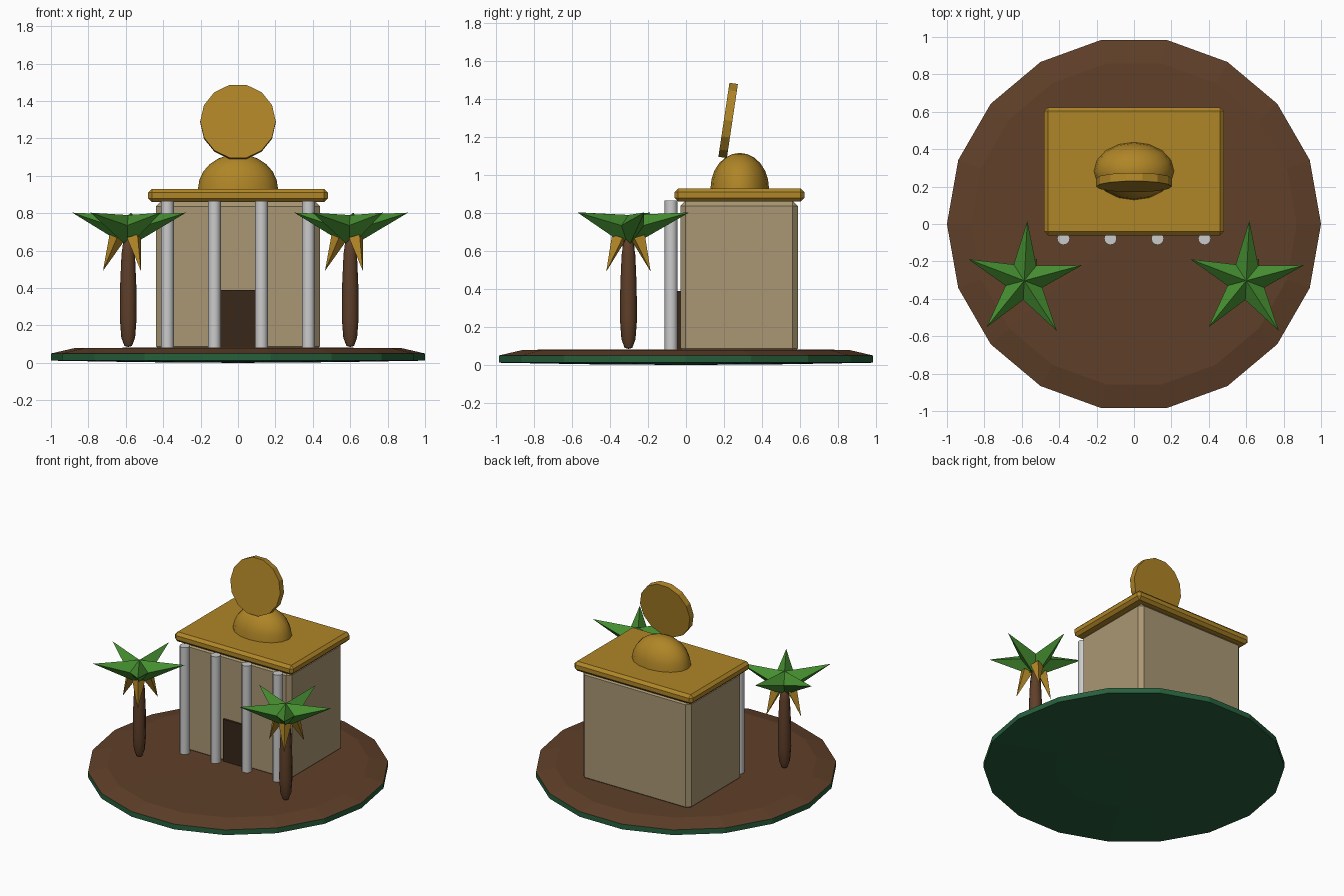
import bpy, bmesh
from math import cos, sin, pi, radians
from mathutils import Matrix, Vector

if "Cube" in bpy.data.objects:
    bpy.data.objects.remove(bpy.data.objects["Cube"])


def material(name, rgb):
    m = bpy.data.materials.new(name)
    m.diffuse_color = (*rgb, 1)
    m.use_nodes = True
    m.node_tree.nodes["Principled BSDF"].inputs["Base Color"].default_value = m.diffuse_color
    return m


GOLD = material("gold", (0.43, 0.235, 0.02))
SOIL = material("soil", (0.115, 0.05, 0.022))
MOSS = material("moss", (0.02, 0.115, 0.045))
STONE = material("sandstone", (0.40, 0.31, 0.175))
DARK = material("dark_wood", (0.04, 0.02, 0.01))
LEAF = material("leaf", (0.06, 0.27, 0.03))


def finish(name, bm, mat=None, loc=(0, 0, 0), smooth=False):
    bmesh.ops.recalc_face_normals(bm, faces=bm.faces)
    me = bpy.data.meshes.new(name)
    bm.to_mesh(me)
    bm.free()
    ob = bpy.data.objects.new(name, me)
    ob.location = loc
    bpy.context.collection.objects.link(ob)
    if mat:
        me.materials.append(mat)
    if smooth:
        bpy.ops.object.select_all(action='DESELECT')
        bpy.context.view_layer.objects.active = ob
        ob.select_set(True)
        bpy.ops.object.shade_smooth_by_angle(angle=radians(50))
    return ob


def lathe(name, profile, n, mat=None, loc=(0, 0, 0), smooth=False):
    """Turn a (radius, height) profile around z with n sides."""
    bm = bmesh.new()
    rings = []
    for r, z in profile:
        count = n if r > 0 else 1
        rings.append([bm.verts.new((r * cos(2 * pi * i / n), r * sin(2 * pi * i / n), z))
                      for i in range(count)])
    for a, b in zip(rings, rings[1:]):
        for i in range(n):
            j = (i + 1) % n
            quad = [a[i % len(a)], a[j % len(a)], b[j % len(b)], b[i % len(b)]]
            bm.faces.new(list(dict.fromkeys(quad)))
    return finish(name, bm, mat, loc, smooth)


def box(name, lo, hi, mat, bevel=0):
    lo, hi = Vector(lo), Vector(hi)
    bm = bmesh.new()
    bmesh.ops.create_cube(bm, size=1, matrix=Matrix.Diagonal((*(hi - lo), 1)))
    ob = finish(name, bm, mat, (lo + hi) / 2)
    if bevel:
        mod = ob.modifiers.new("bevel", 'BEVEL')
        mod.width = bevel
        mod.segments = 1
    return ob


def spikes(name, n, start, r0, z0, r1, z1, width, mat, loc):
    """Ring of four-sided cones, each from (r0, z0) to a tip at (r1, z1)."""
    bm = bmesh.new()
    for k in range(n):
        a = radians(start) + 2 * pi * k / n
        p = Vector((r0 * cos(a), r0 * sin(a), z0))
        q = Vector((r1 * cos(a), r1 * sin(a), z1))
        d = (q - p).normalized()
        side = d.cross(Vector((0, 0, 1))).normalized()
        up = side.cross(d)
        rot = Matrix((side, up, d)).transposed().to_4x4()
        bmesh.ops.create_cone(bm, cap_ends=True, segments=4, radius1=width, radius2=0,
                              depth=(q - p).length,
                              matrix=Matrix.Translation((p + q) / 2) @ rot)
    return finish(name, bm, mat, loc)


# Round ground plate
lathe("ground_rim", [(0, 0), (0.53, 0.004), (1, 0.012), (1, 0.05)], 18, MOSS)
lathe("ground_top", [(1, 0.05), (0.87, 0.08), (0, 0.083)], 18, SOIL)

# Temple body, roof and doorway
box("walls", (-0.438, -0.03, 0.06), (0.438, 0.59, 0.865), STONE, 0.028)
box("roof_slab", (-0.48, -0.061, 0.86), (0.48, 0.623, 0.93), GOLD, 0.02)
box("door", (-0.09, -0.045, 0.075), (0.09, 0.0, 0.39), DARK)

# Front columns
for i, x in enumerate((-0.377, -0.126, 0.126, 0.377)):
    lathe(f"column_{i + 1}", [(0, 0.075), (0.034, 0.075), (0.034, 0.865), (0, 0.865)],
          12, None, (x, -0.078, 0), smooth=True)

# Dome and tilted sun disc
arc = [(0.214 * cos(pi / 2 * i / 6), 0.187 * sin(pi / 2 * i / 6)) for i in range(6)]
dome = lathe("dome", arc + [(0, 0.187)], 16, GOLD, (0, 0.283, 0.93), smooth=True)
dome.scale.y = 0.72
disc = lathe("sun_disc", [(0, -0.0225), (0.202, -0.0225), (0.202, 0.0225), (0, 0.0225)],
             14, GOLD, (0, 0.222, 1.288))
disc.rotation_euler.x = radians(81.5)

# Palm trees: trunk, leaf crown and dry hanging fronds
trunk = [(0, 0.085), (0.02, 0.09), (0.037, 0.135), (0.045, 0.24), (0.043, 0.42),
         (0.036, 0.58), (0.025, 0.66), (0, 0.68)]
for side, x in (("left", -0.587), ("right", 0.6)):
    loc = (x, -0.303, 0)
    lathe(f"{side}_palm_trunk", trunk, 8, SOIL, loc, smooth=True)
    spikes(f"{side}_palm_leaves", 5, 87, 0.015, 0.715, 0.32, 0.803, 0.078, LEAF, loc)
    spikes(f"{side}_palm_dry_fronds", 3, 60, 0.06, 0.67, 0.135, 0.492, 0.043, GOLD, loc)
